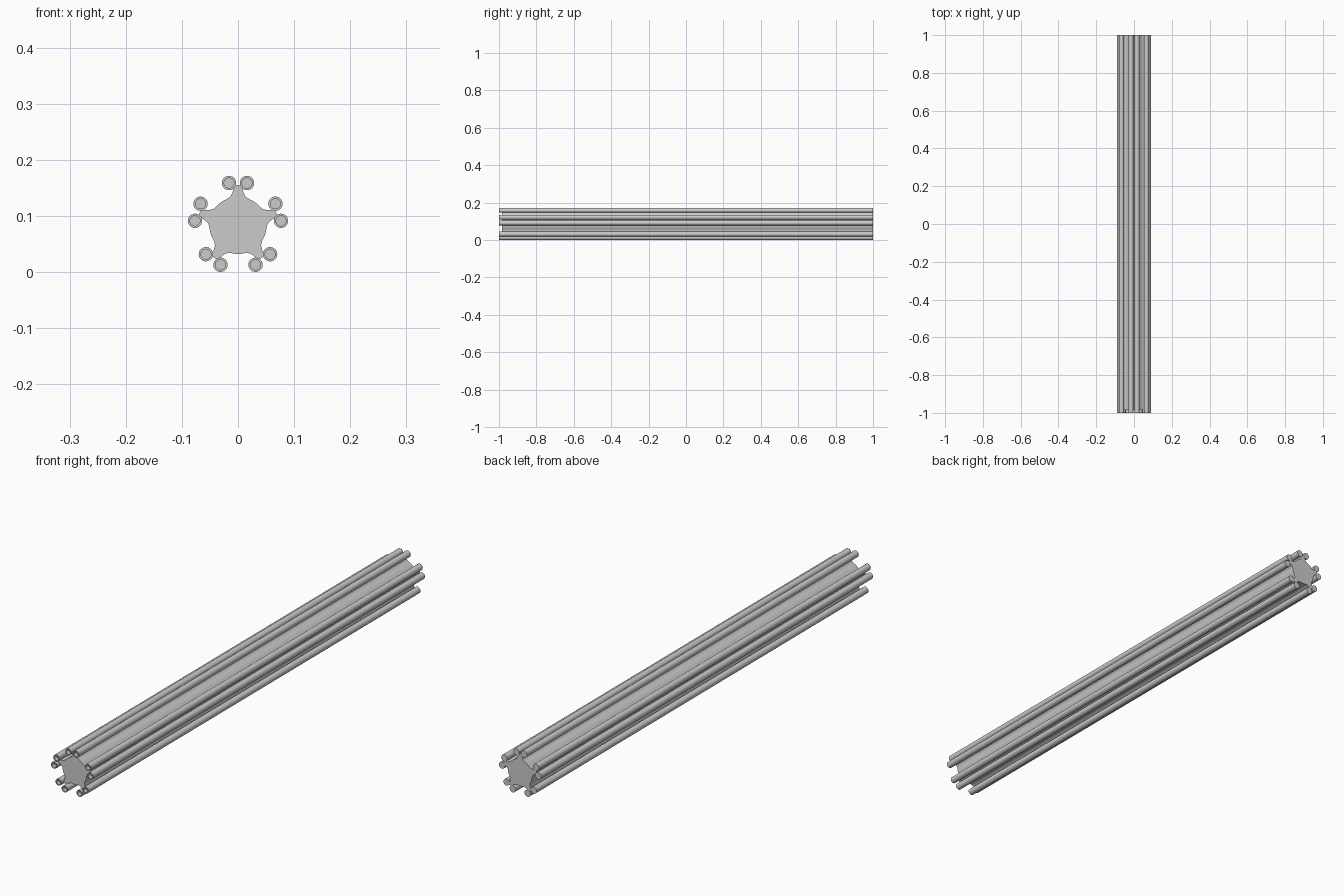
import bpy, bmesh, math
from math import sin, cos, radians, pi

if "Cube" in bpy.data.objects:
    bpy.data.objects.remove(bpy.data.objects["Cube"])

ROD_R, BORE_R, RING_R = 0.0128, 0.009, 0.077
CZ = RING_R * sin(radians(66)) + ROD_R     # axis height
FRONT, BACK, RECESS = -1.0, 1.0, 0.016


def finish(bm, name):
    bmesh.ops.recalc_face_normals(bm, faces=bm.faces)
    me = bpy.data.meshes.new(name)
    bm.to_mesh(me)
    bm.free()
    ob = bpy.data.objects.new(name, me)
    bpy.context.collection.objects.link(ob)
    bpy.context.view_layer.objects.active = ob
    ob.select_set(True)
    bpy.ops.object.shade_smooth_by_angle(angle=radians(35))
    ob.select_set(False)
    return ob


def loft(loops, name):
    """Skin matching (x, y, z) loops and cap both ends."""
    bm = bmesh.new()
    rings = [[bm.verts.new(p) for p in loop] for loop in loops]
    n = len(rings[0])
    for a, b in zip(rings, rings[1:]):
        for i in range(n):
            j = (i + 1) % n
            bm.faces.new((a[i], a[j], b[j], b[i]))
    bm.faces.new(rings[0])
    bm.faces.new(rings[-1])
    return finish(bm, name)


def circle(cx, cz, r, y, n=24):
    return [(cx + r * cos(2 * pi * i / n), y, cz + r * sin(2 * pi * i / n)) for i in range(n)]


# core: round body with five flared arms, as (distance out, half width)
arm = [(0.0500, 0.0150), (0.0545, 0.0115), (0.0600, 0.0095), (0.0650, 0.0080),
       (0.0690, 0.0062), (0.0712, 0.0035)]
profile = []
for k in range(5):
    a = pi / 2 + k * 2 * pi / 5
    side = [(u, -v) for u, v in arm] + [(0.072, 0)] + [(u, v) for u, v in reversed(arm)]
    profile += [(u * cos(a) - v * sin(a), u * sin(a) + v * cos(a)) for u, v in side]
    for d in (23, 29.5, 36, 42.5, 49):
        t = a + radians(d)
        profile.append((0.051 * cos(t), 0.051 * sin(t)))
loft([[(x, y, CZ + z) for x, z in profile] for y in (FRONT + RECESS, BACK)], "core")

# paired rods at the arm tips, with a shallow bore in the front end
for k in range(5):
    for s in (-1, 1):
        a = radians(90 + 72 * k + 12 * s)
        x, z = RING_R * cos(a), CZ + RING_R * sin(a)
        loft([circle(x, z, ROD_R, BACK),
              circle(x, z, ROD_R, FRONT),
              circle(x, z, BORE_R, FRONT),
              circle(x, z, BORE_R, FRONT + RECESS)], f"rod_{2 * k + (s + 1) // 2 + 1}")
